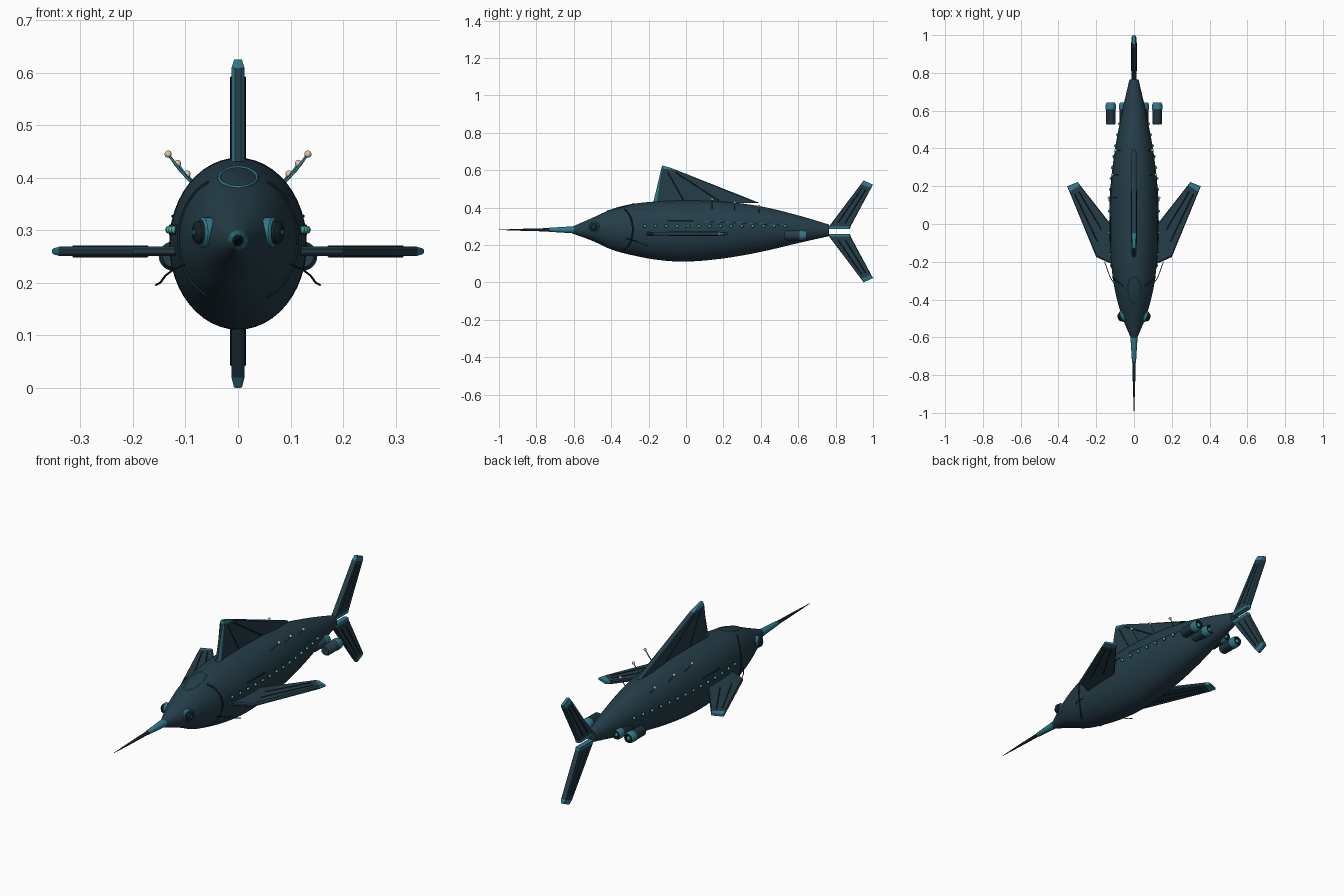
import bpy, bmesh, math
from mathutils import Vector

if "Cube" in bpy.data.objects:
    bpy.data.objects.remove(bpy.data.objects["Cube"])


def material(name, rgb):
    m = bpy.data.materials.new(name)
    m.diffuse_color = (*rgb, 1)
    m.use_nodes = True
    m.node_tree.nodes["Principled BSDF"].inputs["Base Color"].default_value = m.diffuse_color
    return m


HULL = material("deep blue hull", (0.018, 0.047, 0.066))
DARK = material("dark trim", (0.007, 0.017, 0.023))
TEAL = material("teal trim", (0.03, 0.19, 0.26))
MINT = material("mint glow", (0.06, 0.48, 0.36))
CREAM = material("cream lamp", (0.72, 0.56, 0.42))

# hull stations: y, half width, top z, bottom z
STATIONS = [(-0.61, 0.014, 0.297, 0.262), (-0.5, 0.060, 0.345, 0.222),
            (-0.4, 0.090, 0.390, 0.176), (-0.3, 0.110, 0.417, 0.148),
            (-0.15, 0.126, 0.433, 0.120), (0.0, 0.131, 0.438, 0.111),
            (0.2, 0.124, 0.432, 0.128), (0.4, 0.100, 0.406, 0.163),
            (0.6, 0.062, 0.358, 0.210), (0.765, 0.024, 0.309, 0.247)]


def station(y):
    """Smoothly interpolated half width, top and bottom of the hull at y."""
    n = len(STATIONS)
    i = max(0, min(n - 2, sum(s[0] <= y for s in STATIONS) - 1))
    a, b = STATIONS[i], STATIONS[i + 1]
    p, q = STATIONS[max(i - 1, 0)], STATIONS[min(i + 2, n - 1)]
    d = b[0] - a[0]
    t = (y - a[0]) / d
    out = []
    for k in (1, 2, 3):
        m0 = (b[k] - p[k]) / (b[0] - p[0]) * d
        m1 = (q[k] - a[k]) / (q[0] - a[0]) * d
        out.append((2*t**3 - 3*t**2 + 1) * a[k] + (t**3 - 2*t**2 + t) * m0
                   + (3*t**2 - 2*t**3) * b[k] + (t**3 - t**2) * m1)
    return out


def on_hull(y, ang):
    w, top, bot = station(y)
    return Vector((w * math.cos(ang), y, (top + bot) / 2 + (top - bot) / 2 * math.sin(ang)))


def at_height(y, z):
    w, top, bot = station(y)
    return on_hull(y, math.asin(max(-1, min(1, (2 * z - top - bot) / (top - bot)))))


def flip(p, s):
    return Vector((p[0] * s, p[1], p[2]))


def finish(name, bm, mats, smooth=None):
    bmesh.ops.recalc_face_normals(bm, faces=bm.faces)
    me = bpy.data.meshes.new(name)
    bm.to_mesh(me)
    bm.free()
    ob = bpy.data.objects.new(name, me)
    bpy.context.collection.objects.link(ob)
    for m in mats:
        me.materials.append(m)
    if smooth:
        bpy.ops.object.select_all(action='DESELECT')
        ob.select_set(True)
        bpy.context.view_layer.objects.active = ob
        bpy.ops.object.shade_smooth_by_angle(angle=math.radians(smooth))
    return ob


def loft(name, rings, mats, rule=lambda i, j: 0, smooth=None):
    """Skin closed rings of points; rule(ring, side) picks the material."""
    bm = bmesh.new()
    vs = [[bm.verts.new(p) for p in r] for r in rings]
    n = len(vs[0])
    for i in range(len(vs) - 1):
        for j in range(n):
            f = bm.faces.new((vs[i][j], vs[i][(j+1) % n], vs[i+1][(j+1) % n], vs[i+1][j]))
            f.material_index = rule(i, j)
    bm.faces.new(vs[0]).material_index = rule(0, -1)
    bm.faces.new(vs[-1]).material_index = rule(len(vs) - 2, -1)
    return finish(name, bm, mats, smooth)


def turned(name, profile, origin, axis, mats, rule=lambda i, j: 0, n=24):
    """Round part from (distance, radius) pairs along an axis."""
    q = Vector(axis).to_track_quat('Z', 'Y')
    rings = [[Vector(origin) + q @ Vector((r * math.cos(k * math.tau / n), r * math.sin(k * math.tau / n), d))
              for k in range(n)] for d, r in profile]
    return loft(name, rings, mats, rule, 35)


def tube(name, pts, r, mat, closed=False):
    cu = bpy.data.curves.new(name, 'CURVE')
    cu.dimensions = '3D'
    cu.bevel_depth, cu.bevel_resolution = r, 2
    cu.use_fill_caps = True
    sp = cu.splines.new('POLY')
    sp.points.add(len(pts) - 1)
    for p, v in zip(sp.points, pts):
        p.co = (*v, 1)
    sp.use_cyclic_u = closed
    cu.materials.append(mat)
    ob = bpy.data.objects.new(name, cu)
    bpy.context.collection.objects.link(ob)
    bpy.ops.object.select_all(action='DESELECT')
    ob.select_set(True)
    bpy.context.view_layer.objects.active = ob
    bpy.ops.object.convert(target='MESH')


def ball(name, p, r, mat):
    bm = bmesh.new()
    bmesh.ops.create_uvsphere(bm, u_segments=14, v_segments=10, radius=r)
    bmesh.ops.translate(bm, verts=bm.verts, vec=p)
    finish(name, bm, [mat], 60)


def fin(name, sections, place, t, teal_root=False, teal_front=False):
    """Chamfered slab through (front, back) chords, with a teal tip and dark ribs."""
    secs = [(Vector(a), Vector(b)) for a, b in sections]
    (a0, b0), (a1, b1) = secs[-2:]
    secs.insert(-1, (a0.lerp(a1, 0.92), b0.lerp(b1, 0.92)))
    last = len(secs) - 1
    rings = []
    for i, (a, b) in enumerate(secs):
        h = t * (0.6 if i == last else 1)
        side = [(0, 0.45 * h), (0.035, h), (0.965, h), (1, 0.45 * h)]
        loop = side + [(u, -k) for u, k in reversed(side)]
        rings.append([place(*a.lerp(b, u), k) for u, k in loop])

    def rule(i, j):
        return int(i == last - 1 or (teal_root and i == 0) or (teal_front and j in (0, 6)))
    loft(name, rings, [HULL, TEAL], rule)
    (a0, b0), (a1, b1) = secs[-3], secs[-2]
    for u in (0.3, 0.65):
        p, q = a0.lerp(b0, u), a1.lerp(b1, u)
        for k in (-t, t):
            tube(name + "_rib", [place(*p.lerp(q, v), k) for v in (0.08, 0.92)], 0.0025, DARK)


# hull
ys = [-0.61 + 1.375 * i / 56 for i in range(57)]
loft("hull", [[on_hull(y, k * math.tau / 48) for k in range(48)] for y in ys], [HULL], smooth=40)

# nose spike
turned("nose_spike", [(0, 0.019), (0.03, 0.017), (0.13, 0.011), (0.135, 0.009), (0.26, 0.006), (0.4, 0.001)],
       (0, -0.6, 0.281), (0, -1, 0), [TEAL, DARK], lambda i, j: int(i > 1), 16)

# dorsal and tail fins
upright = lambda a, b, h: Vector((h, a, b))
fin("dorsal_fin", [((-0.176, 0.423), (0.397, 0.423)), ((-0.128, 0.625), (-0.088, 0.615))],
    upright, 0.0125, teal_front=True)
for name, s in (("upper_tail_fin", 1), ("lower_tail_fin", -1)):
    z = lambda d, s=s: (0.2725 + s * d)
    fin(name, [((0.755, z(0.013)), (0.877, z(0.013))), ((0.765, z(0.027)), (0.88, z(0.027))),
               ((0.95, z(0.2725)), (1.0, z(0.25)))], upright, 0.0125, teal_root=True)

# head hatch ring on top
tube("head_hatch", [on_hull(-0.35 + 0.07 * math.sin(k * math.tau / 32),
                            math.pi / 2 + 0.36 * math.cos(k * math.tau / 32)) for k in range(32)],
     0.003, TEAL, True)

for s, tag in ((1, "right"), (-1, "left")):
    # pectoral fin
    fin(tag + "_pectoral_fin", [((0.09, -0.225), (0.08, -0.06)), ((0.2, -0.175), (0.14, 0.02)),
                                ((0.354, 0.2), (0.298, 0.222))],
        lambda a, b, h: Vector((s * a, b, 0.26 + h)), 0.009)

    # eye: teal rim, dark barrel, small lens
    c = at_height(-0.49, 0.296)
    n = (on_hull(-0.49, 0.1) - on_hull(-0.49, -0.1)).cross(at_height(-0.5, 0.296) - at_height(-0.48, 0.296))
    n = n.normalized() * (1 if n.x > 0 else -1)
    c, n = flip(c, s), flip(n, s)
    turned(tag + "_eye_rim", [(-0.01, 0.029), (0.005, 0.029), (0.009, 0.025)], c, n, [TEAL])
    turned(tag + "_eye_barrel", [(0, 0.023), (0.015, 0.022), (0.021, 0.017), (0.023, 0.01)], c, n, [DARK])
    turned(tag + "_eye_lens", [(0.02, 0.007), (0.025, 0.005)], c, n, [TEAL], n=16)

    # gill seam and whisker
    tube(tag + "_gill_seam", [flip(on_hull(-0.285 - 0.045 * (a / 10) ** 2, a * 0.1), s)
                              for a in range(-10, 11)], 0.004, DARK)
    tube(tag + "_whisker", [flip(p, s) for p in ((0.1, -0.32, 0.235), (0.122, -0.29, 0.226),
                            (0.138, -0.25, 0.214), (0.148, -0.22, 0.2), (0.156, -0.2, 0.196))], 0.002, DARK)

    # side rails
    tube(tag + "_dark_rail", [flip(at_height(-0.1 + 0.014 * k, 0.327), s) for k in range(11)], 0.003, DARK)
    tube(tag + "_teal_rail", [flip(at_height(0.1 + 0.044 * k, 0.327 - 0.002 * k), s) for k in range(11)],
         0.002, TEAL)

    # glowing portholes with dark collars
    for k in range(14):
        p = flip(at_height(-0.22 + 0.0577 * k, 0.301), s)
        ball(tag + "_porthole", p + Vector((s * 0.002, 0, 0)), 0.0075, MINT)
        turned(tag + "_porthole_collar", [(-0.006, 0.0105), (0.002, 0.0095)], p, (s, 0, 0), [DARK], n=12)

    # lamp stalks on the back
    for y, x, z in ((0.14, 0.133, 0.445), (0.26, 0.115, 0.427), (0.39, 0.097, 0.407)):
        base = flip(on_hull(y, 0.8), s)
        tip = Vector((s * x, y, z))
        tube(tag + "_lamp_stalk", [base, base.lerp(tip, 0.5) - Vector((0, 0, 0.003)), tip], 0.0025, TEAL)
        ball(tag + "_lamp", tip, 0.007, CREAM)

    # thrusters: dark barrel, teal nozzle, glowing core
    for x in (0.052, 0.123):
        turned(tag + "_thruster", [(0, 0.021), (0.008, 0.026), (0.08, 0.026), (0.083, 0.028), (0.105, 0.027),
                                   (0.117, 0.022), (0.117, 0.017), (0.108, 0.015)],
               (s * x, 0.526, 0.251), (0, 1, 0), [HULL, TEAL, DARK], lambda i, j: 0 if i < 2 else 1 if i < 5 else 2)
        turned(tag + "_thruster_core", [(0.1, 0.011), (0.112, 0.009)], (s * x, 0.526, 0.251), (0, 1, 0),
               [MINT], n=16)
